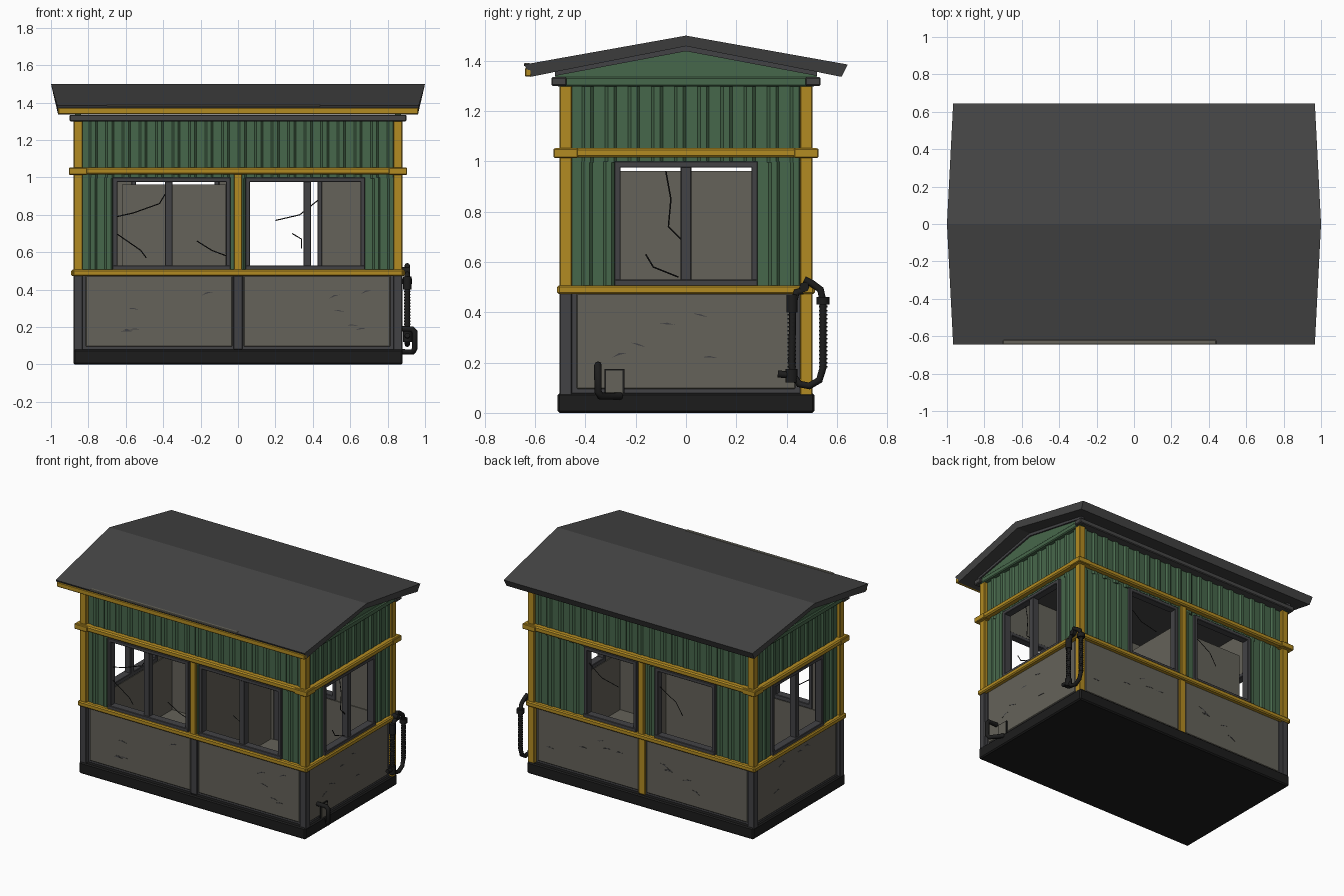
import bpy, bmesh, math, random
from mathutils import Vector

cube = bpy.data.objects.get("Cube")
if cube:
    bpy.data.objects.remove(cube, do_unlink=True)
random.seed(4)


def material(name, r, g, b):
    m = bpy.data.materials.new(name)
    m.diffuse_color = (r, g, b, 1)
    m.use_nodes = True
    m.node_tree.nodes["Principled BSDF"].inputs["Base Color"].default_value = (r, g, b, 1)
    return m


GREEN = material("painted_green", 0.062, 0.135, 0.07)
YELLOW = material("trim_yellow", 0.45, 0.26, 0.016)
PANEL = material("panel_grey", 0.128, 0.122, 0.1)
FRAME = material("frame_grey", 0.055, 0.055, 0.06)
ROOF = material("roof_grey", 0.06, 0.06, 0.06)
BLACK = material("rubber_black", 0.012, 0.012, 0.012)

# Wall frames: u runs along the wall, d is the distance outward from the centre
SIDES = {
    "front": lambda u, d: (u, -d),
    "back": lambda u, d: (u, d),
    "left": lambda u, d: (d, u),
    "right": lambda u, d: (-d, u),
}


def finish(name, bm, mat, bevel=0):
    bmesh.ops.recalc_face_normals(bm, faces=bm.faces)
    mesh = bpy.data.meshes.new(name)
    bm.to_mesh(mesh)
    bm.free()
    mesh.materials.append(mat)
    ob = bpy.data.objects.new(name, mesh)
    bpy.context.collection.objects.link(ob)
    if bevel:
        mod = ob.modifiers.new("worn_edges", "BEVEL")
        mod.width = bevel
        mod.segments = 1
    return ob


def prism(name, low, high, mat, bevel=0):
    """Solid between two matching outlines."""
    bm = bmesh.new()
    a = [bm.verts.new(p) for p in low]
    b = [bm.verts.new(p) for p in high]
    n = len(a)
    bm.faces.new(a)
    bm.faces.new(b[::-1])
    for i in range(n):
        bm.faces.new((a[i], b[i], b[(i + 1) % n], a[(i + 1) % n]))
    return finish(name, bm, mat, bevel)


def block(name, side, u0, u1, z0, z1, d0, d1, mat, bevel=0):
    pts = [SIDES[side](u, d) for u, d in ((u0, d0), (u1, d0), (u1, d1), (u0, d1))]
    return prism(side + "_" + name, [(*p, z0) for p in pts], [(*p, z1) for p in pts], mat, bevel)


def corrugated(name, side, u0, u1, z0, z1, d):
    """Ribbed sheet with raised vertical ribs."""
    count = max(1, round((u1 - u0) / 0.09))
    pitch = (u1 - u0) / count
    line = [(u0, d - 0.02)]
    for i in range(count):
        for f, h in ((0, 0), (0.5, 0), (0.62, 0.012), (0.88, 0.012)):
            line.append((u0 + (i + f) * pitch, d + h))
    line += [(u1, d), (u1, d - 0.02)]
    pts = [SIDES[side](u, e) for u, e in line]
    return prism(side + "_" + name, [(*p, z0) for p in pts], [(*p, z1) for p in pts], GREEN)


def tube(name, points, radius, mat, smooth=True):
    cu = bpy.data.curves.new(name, "CURVE")
    cu.dimensions = "3D"
    cu.bevel_depth = radius
    cu.bevel_resolution = 2 if smooth else 0
    cu.use_fill_caps = True
    sp = cu.splines.new("POLY")
    sp.points.add(len(points) - 1)
    for p, co in zip(sp.points, points):
        p.co = (*co, 1)
    cu.materials.append(mat)
    ob = bpy.data.objects.new(name, cu)
    bpy.context.collection.objects.link(ob)
    return ob


# Base, floor and ceiling
block("base_skirt", "front", -0.88, 0.88, 0, 0.08, -0.51, 0.51, BLACK, 0.008)
block("floor", "front", -0.84, 0.84, 0.08, 0.1, -0.46, 0.46, PANEL)
block("ceiling", "front", -0.85, 0.85, 1.3, 1.32, -0.48, 0.48, ROOF)

# Walls: half width, outer depth, window openings and mullions for each side
WALLS = {
    "front": (0.84, 0.475, [(-0.67, -0.04, -0.37), (0.04, 0.68, 0.37)]),
    "back": (0.84, 0.475, [(-0.57, -0.1, None), (0.04, 0.45, None)]),
    "left": (0.46, 0.855, [(-0.285, 0.285, 0)]),
    "right": (0.46, 0.855, [(-0.285, 0.285, 0)]),
}
for side, (half, d, windows) in WALLS.items():
    # lower wall with plain grey panels on a darker frame
    block("lower_wall", side, -half, half, 0.08, 0.5, d - 0.03, d, FRAME)
    long_wall = half > 0.6
    edge = half - 0.025
    spans = [(-edge, -0.03), (0.03, edge)] if long_wall else [(-edge, edge)]
    for i, (a, b) in enumerate(spans):
        block(f"lower_panel_{i}", side, a, b, 0.095, 0.475, d, d + 0.008, PANEL, 0.004)
        block(f"lower_lining_{i}", side, a, b, 0.1, 0.5, d - 0.036, d - 0.03, PANEL)
        # short scratches on the panel
        for k in range(5):
            u, z = random.uniform(a + 0.1, b - 0.12), random.uniform(0.16, 0.42)
            s = random.uniform(-0.02, 0.03)
            pts = [(u, z), (u + 0.03, z + s * 0.6), (u + 0.06, z + s), (u + 0.028, z + s * 0.6 + 0.007)]
            prism(f"{side}_scratch_{i}_{k}", [(*SIDES[side](p, d + 0.006), q) for p, q in pts],
                  [(*SIDES[side](p, d + 0.0095), q) for p, q in pts], FRAME)

    # ribbed cladding above and beside the windows
    corrugated("upper_cladding", side, -half, half, 0.995, 1.32, d)
    block("upper_lining", side, -half, half, 0.995, 1.3, d - 0.03, d - 0.02, PANEL)
    stops = [-half] + [v for w in windows for v in w[:2]] + [half]
    for i in range(0, len(stops), 2):
        a, b = stops[i], stops[i + 1]
        corrugated(f"side_cladding_{i}", side, a, b, 0.49, 1.0, d)
        block(f"side_lining_{i}", side, a, b, 0.49, 1.0, d - 0.03, d - 0.02, PANEL)

    # window frames
    for i, (a, b, mid) in enumerate(windows):
        n = f"window_{i}_"
        t, lo, hi = 0.025, d - 0.035, d + 0.018
        for j, u in enumerate((a, b - t)):
            block(n + f"jamb_{j}", side, u, u + t, 0.5, 1.0, lo, hi, FRAME, 0.003)
        block(n + "sill", side, a, b, 0.5, 0.53, lo, hi + 0.004, FRAME, 0.003)
        block(n + "head", side, a, b, 0.975, 1.0, lo, hi, FRAME, 0.003)
        if mid is not None:
            block(n + "mullion", side, mid - 0.021, mid + 0.021, 0.52, 0.985, lo, hi - 0.006, FRAME, 0.003)

    # yellow rails, centre post and top beam
    rail = half + (0.045 if long_wall else 0.05)
    block("lower_rail", side, -rail, rail, 0.472, 0.507, d, d + 0.037, YELLOW, 0.007)
    block("upper_rail", side, -rail - 0.015, rail + 0.015, 1.016, 1.054, d, d + 0.047, YELLOW, 0.008)
    if long_wall:
        block("centre_post", side, -0.022, 0.022, 0.5, 1.03, d, d + 0.028, YELLOW, 0.004)
        low = FRAME if side == "front" else YELLOW
        block("lower_centre_post", side, -0.025, 0.025, 0.08, 0.475, d, d + 0.018, low, 0.004)
        block("top_beam", side, -0.9, 0.9, 1.3, 1.335, d, d + 0.06, ROOF, 0.005)

# Corner posts, with rail clamps
for sx in (-1, 1):
    for sy in (-1, 1):
        tag = f"{'left' if sx > 0 else 'right'}_{'back' if sy > 0 else 'front'}"

        def corner(name, r, z0, z1, mat):
            out = [(sx * (0.855 + e * r), sy * (0.478 + f * r)) for e, f in ((-1, -1), (1, -1), (1, 1), (-1, 1))]
            prism(f"{tag}_{name}", [(*p, z0) for p in out], [(*p, z1) for p in out], mat, 0.004)

        corner("post", 0.024, 0.49, 1.315, YELLOW)
        corner("lower_post", 0.024, 0.07, 0.49, YELLOW if sx > 0 and sy > 0 else FRAME)
        corner("clamp", 0.049, 1.014, 1.052, YELLOW)

# Gables and their bottom trim
for side in ("left", "right"):
    tri = [(-0.53, 1.325), (0.53, 1.325), (0.5, 1.36), (0, 1.462), (-0.5, 1.36)]
    prism(side + "_gable", [(*SIDES[side](u, 0.84), z) for u, z in tri],
          [(*SIDES[side](u, 0.872), z) for u, z in tri], GREEN)
    block("gable_trim", side, -0.515, 0.515, 1.298, 1.335, 0.84, 0.885, GREEN, 0.006)
    for sign in (-1, 1):
        rake = [(0, 1.458), (sign * 0.52, 1.36), (sign * 0.52, 1.34), (0, 1.438)]
        prism(f"{side}_rake_{sign}", [(*SIDES[side](u, 0.86), z) for u, z in rake],
              [(*SIDES[side](u, 0.882), z) for u, z in rake], FRAME)

# Pitched roof, slightly longer at the ridge
half_roof = [(0.643, 1.385, 0.967), (0.618, 1.336, 0.962), (0.5, 1.36, 0.965)]
outline = [(0, 1.5, 1.0)] + half_roof + [(0, 1.458, 0.985)]
outline += [(-y, z, x) for y, z, x in half_roof[::-1]]
prism("roof", [(-x, y, z) for y, z, x in outline], [(x, y, z) for y, z, x in outline], ROOF)
block("eave_strip", "front", -0.962, 0.965, 1.338, 1.372, 0.615, 0.641, YELLOW, 0.004)
block("eave_wear", "front", -0.7, 0.44, 1.379, 1.391, 0.62, 0.645, PANEL, 0.003)

# Inner partitions
block("partition", "left", -0.3, 0.44, 0.1, 0.962, -0.07, -0.05, PANEL)
block("partition", "back", -0.62, -0.06, 0.1, 0.962, 0.3, 0.32, PANEL)

# Cracks across the windows
cracks = {
    "front": [[(-0.65, 0.79), (-0.56, 0.81), (-0.42, 0.86), (-0.39, 0.91)], [(-0.65, 0.7), (-0.52, 0.61), (-0.49, 0.57)],
              [(-0.22, 0.66), (-0.14, 0.61), (-0.06, 0.58)], [(0.29, 0.7), (0.34, 0.67), (0.34, 0.62)]],
    "left": [[(-0.08, 0.96), (-0.06, 0.85), (-0.07, 0.74), (-0.02, 0.69)], [(-0.16, 0.63), (-0.13, 0.58), (-0.03, 0.54)]],
    "back": [[(0.43, 0.88), (0.33, 0.8), (0.2, 0.77)], [(-0.12, 0.86), (-0.25, 0.78), (-0.3, 0.7)]],
}
for side, lines in cracks.items():
    for i, line in enumerate(lines):
        d = WALLS[side][1] - 0.01
        tube(f"{side}_crack_{i}", [(*SIDES[side](u, d), z) for u, z in line], 0.003, BLACK, False)

# Hanging hose with its couplings
loop = [(0.47, 0.53), (0.5, 0.515), (0.535, 0.49), (0.545, 0.44), (0.545, 0.18), (0.53, 0.13), (0.49, 0.107),
        (0.45, 0.115), (0.425, 0.15), (0.42, 0.2), (0.425, 0.43), (0.44, 0.48), (0.465, 0.485)]
tube("hose", [(0.905, y, z) for y, z in loop], 0.014, BLACK)
for i, (y, z0, z1, r) in enumerate(((0.422, 0.4, 0.47, 0.022), (0.42, 0.12, 0.175, 0.024), (0.545, 0.43, 0.46, 0.026))):
    tube(f"hose_coupling_{i}", [(0.905, y, z0), (0.905, y, z1)], r, BLACK)
for i in range(16):
    z = 0.18 + i * 0.016
    for y in (0.421, 0.545):
        tube("hose_ring", [(0.905, y, z), (0.905, y, z + 0.006)], 0.017, BLACK)
tube("hose_valve", [(0.905, 0.42, 0.15), (0.905, 0.365, 0.155)], 0.014, BLACK)
tube("hose_bracket", [(0.85, 0.47, 0.5), (0.92, 0.47, 0.5)], 0.02, BLACK)

# Drain pipe and its cover plate
tube("drain_pipe", [(0.86, -0.35, 0.19), (0.93, -0.35, 0.19), (0.945, -0.35, 0.175), (0.945, -0.35, 0.085),
                    (0.935, -0.34, 0.067), (0.875, -0.26, 0.067)], 0.015, BLACK)
block("drain_surround", "left", -0.325, -0.245, 0.07, 0.175, 0.86, 0.87, BLACK)
block("drain_plate", "left", -0.318, -0.252, 0.078, 0.168, 0.865, 0.874, PANEL)
